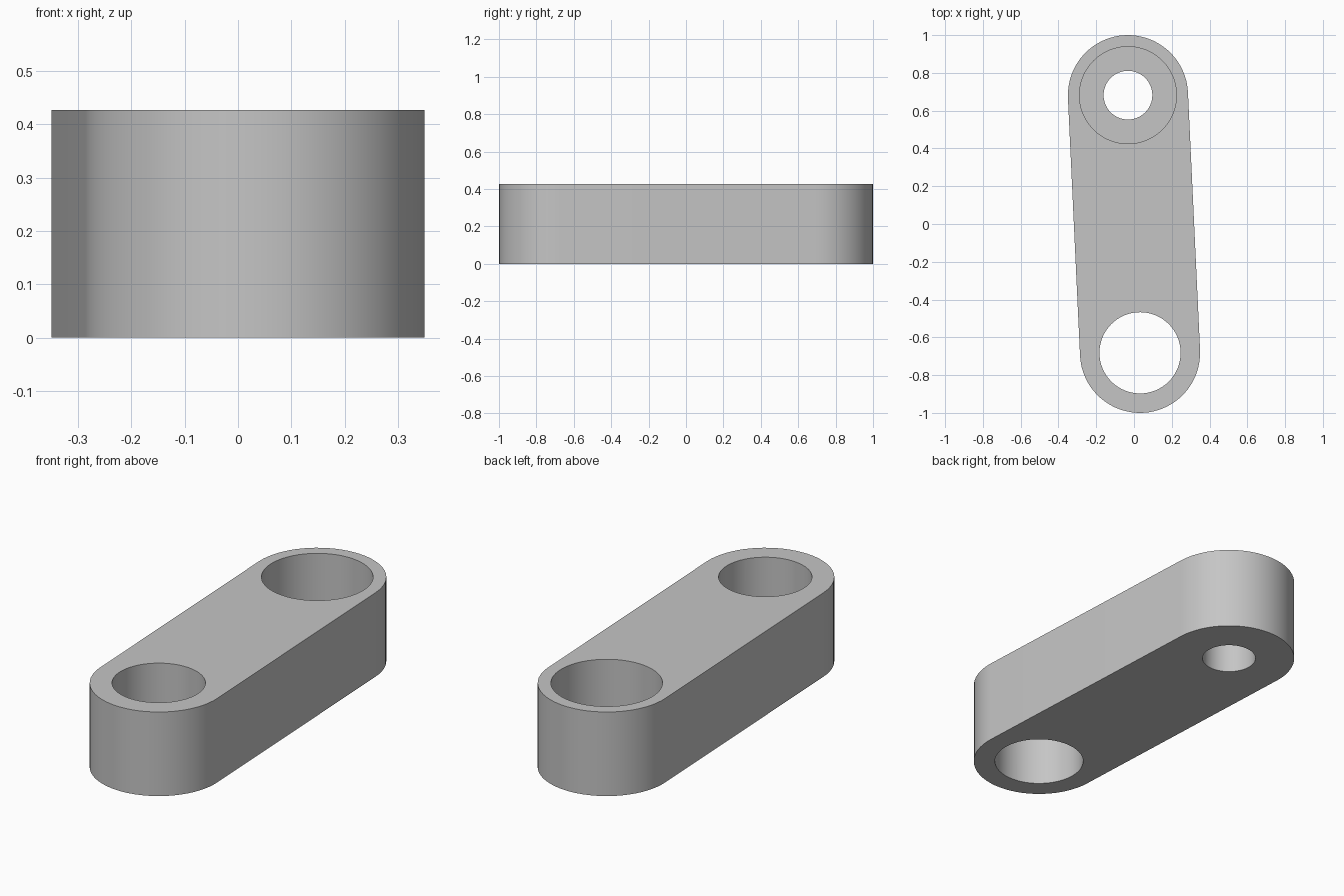
import bpy
import bmesh
from math import atan2, cos, sin, pi, hypot

cube = bpy.data.objects.get("Cube")
if cube:
    bpy.data.objects.remove(cube, do_unlink=True)

HEIGHT = 0.427
OUTER_R = 0.318
END_X, END_Y = -0.032, 0.682      # centre of the back end; the front end is opposite
SEGMENTS = 64

metal = bpy.data.materials.new("light grey metal")
metal.use_nodes = True
GREY = (0.56, 0.56, 0.56, 1)
metal.diffuse_color = GREY
metal.node_tree.nodes["Principled BSDF"].inputs["Base Color"].default_value = GREY


def prism(name, outline, z0, z1):
    """Extrude a closed outline from z0 to z1."""
    bm = bmesh.new()
    face = bm.faces.new([bm.verts.new((x, y, z0)) for x, y in outline])
    top = bmesh.ops.extrude_face_region(bm, geom=[face])["geom"]
    verts = [v for v in top if isinstance(v, bmesh.types.BMVert)]
    bmesh.ops.translate(bm, verts=verts, vec=(0, 0, z1 - z0))
    bmesh.ops.recalc_face_normals(bm, faces=bm.faces)
    mesh = bpy.data.meshes.new(name)
    bm.to_mesh(mesh)
    bm.free()
    mesh.materials.append(metal)
    obj = bpy.data.objects.new(name, mesh)
    bpy.context.collection.objects.link(obj)
    return obj


def arc(cx, cy, r, start, sweep, steps):
    return [(cx + r * cos(start + sweep * i / steps),
             cy + r * sin(start + sweep * i / steps)) for i in range(steps + 1)]


def bore(name, cx, cy, r, z0, z1):
    cutter = prism(name, arc(cx, cy, r, 0, 2 * pi, SEGMENTS)[:-1], z0, z1)
    cutter.hide_render = True
    return cutter


# Link arm: two half circles joined by straight tangent sides
axis = atan2(END_Y, END_X)
outline = (arc(END_X, END_Y, OUTER_R, axis - pi / 2, pi, SEGMENTS // 2)
           + arc(-END_X, -END_Y, OUTER_R, axis + pi / 2, pi, SEGMENTS // 2))
arm = prism("link_arm", outline, 0, HEIGHT)

# Through hole at the front, stepped hole at the back
cutters = [
    bore("front_hole_cutter", -END_X, -END_Y, 0.215, -0.1, HEIGHT + 0.1),
    bore("back_hole_cutter", END_X, END_Y, 0.129, -0.1, HEIGHT + 0.1),
    bore("counterbore_cutter", END_X, END_Y, 0.257, 0.17, HEIGHT + 0.1),
]
bpy.ops.object.select_all(action="DESELECT")
bpy.context.view_layer.objects.active = arm
arm.select_set(True)
for cutter in cutters:
    cut = arm.modifiers.new(cutter.name, "BOOLEAN")
    cut.operation = "DIFFERENCE"
    cut.solver = "EXACT"
    cut.object = cutter
    bpy.ops.object.modifier_apply(modifier=cut.name)
    bpy.data.objects.remove(cutter, do_unlink=True)

bpy.ops.object.shade_smooth_by_angle(angle=pi / 6)
